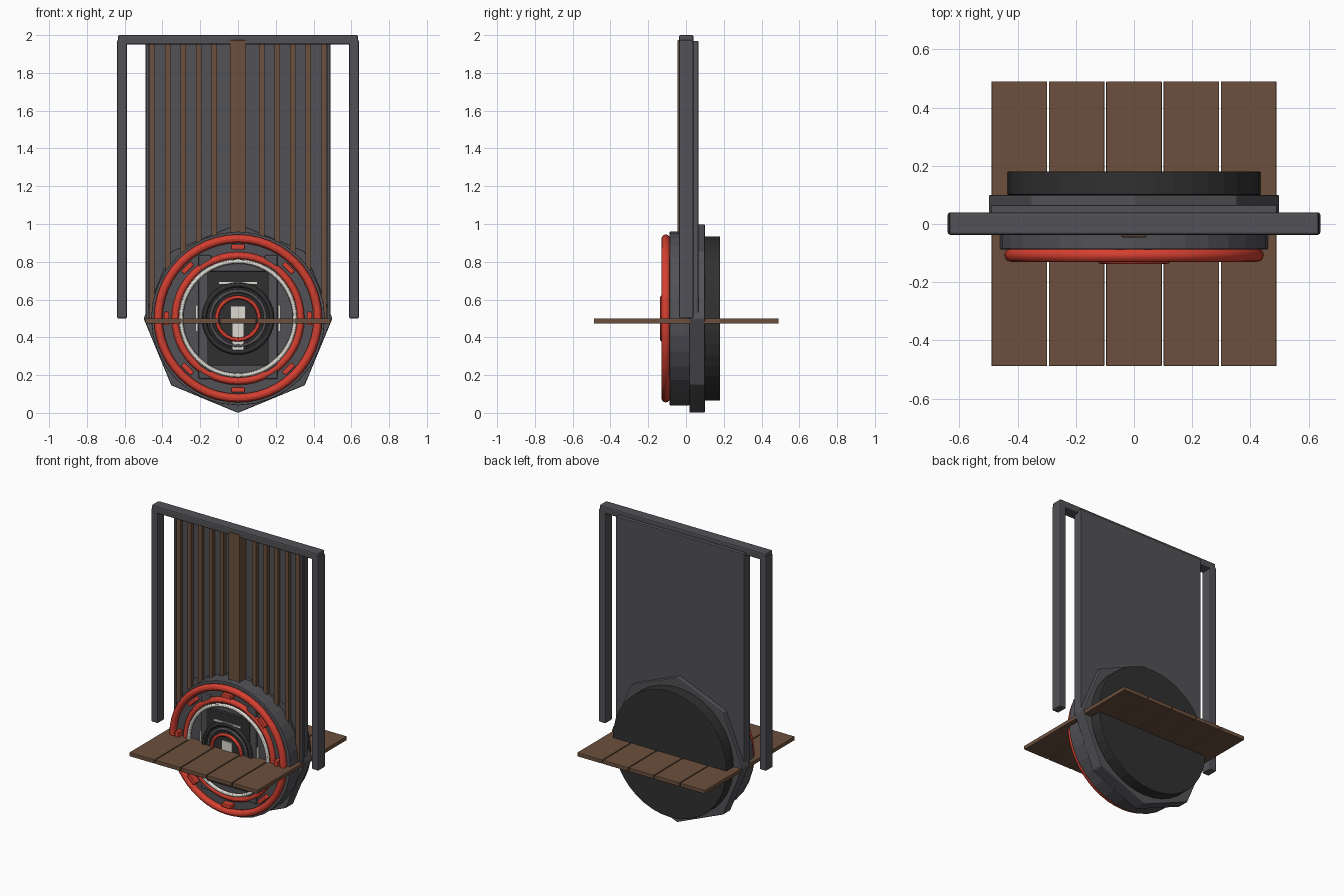
import bpy
import math

if "Cube" in bpy.data.objects:
    bpy.data.objects.remove(bpy.data.objects["Cube"])


def material(name, r, g, b):
    m = bpy.data.materials.new(name)
    m.diffuse_color = (r, g, b, 1)
    m.use_nodes = True
    m.node_tree.nodes["Principled BSDF"].inputs["Base Color"].default_value = m.diffuse_color
    return m


GREY = material("iron grey", 0.085, 0.085, 0.095)
DARK = material("charcoal", 0.03, 0.03, 0.03)
BROWN = material("brown wood", 0.15, 0.08, 0.047)
RED = material("red", 0.66, 0.05, 0.03)
WHITE = material("off white", 0.72, 0.70, 0.64)
CZ = 0.5  # height of the wheel axis


def finish(ob, name, mat, bevel=0):
    ob.name = name
    ob.data.materials.append(mat)
    if bevel:
        mod = ob.modifiers.new("bevel", 'BEVEL')
        mod.width = bevel
        mod.segments = 2
    return ob


def box(name, x, y, z, mat, bevel=0.0, roll=0.0):
    """Box from (low, high) ranges, optionally rolled about its own y axis."""
    bpy.ops.mesh.primitive_cube_add(
        size=1, location=[(a + b) / 2 for a, b in (x, y, z)])
    ob = bpy.context.object
    ob.scale = [b - a for a, b in (x, y, z)]
    bpy.ops.object.transform_apply(location=False, rotation=False, scale=True)
    ob.rotation_euler[1] = roll
    return finish(ob, name, mat, bevel)


def disc(name, radius, y0, y1, mat, sides=32, bevel=0.0):
    bpy.ops.mesh.primitive_cylinder_add(
        vertices=sides, radius=radius, depth=y1 - y0,
        location=(0, (y0 + y1) / 2, CZ), rotation=(math.pi / 2, 0, 0))
    return finish(bpy.context.object, name, mat, bevel)


def ring(name, major, minor, y, mat):
    bpy.ops.mesh.primitive_torus_add(
        major_radius=major, minor_radius=minor, major_segments=48,
        minor_segments=12, location=(0, y, CZ), rotation=(math.pi / 2, 0, 0))
    bpy.ops.object.shade_smooth_by_angle()
    return finish(bpy.context.object, name, mat)


# Outer frame
box("frame_top", (-0.635, 0.635), (-0.037, 0.04), (1.95, 2.0), GREY, 0.008)
for s in (-1, 1):
    box("frame_post", sorted((s * 0.588, s * 0.64)), (-0.037, 0.04),
        (0.5, 1.975), GREY, 0.008)

# Tall back panel with slats and a central plank
box("back_panel", (-0.49, 0.49), (0.025, 0.065), (0.5, 1.97), GREY, 0.004)
for s in (-1, 1):
    for i in range(5):
        c = s * (0.125 + i * 0.0825)
        box("wood_slat", (c - 0.014, c + 0.014), (0.0, 0.03),
            (0.5, 1.955), BROWN)
    box("panel_edge", sorted((s * 0.473, s * 0.488)), (0.0, 0.03),
        (0.5, 1.955), GREY)
box("center_plank", (-0.043, 0.043), (-0.046, 0.03), (0.5, 1.973), BROWN, 0.004)

# Deck planks
for i in range(5):
    c = (i - 2) * 0.197
    box("deck_plank", (c - 0.0955, c + 0.0955), (-0.488, 0.49),
        (0.473, 0.5), BROWN, 0.003)

# Wheel body
disc("octagon_plate", 0.5, 0.018, 0.1, GREY, 8, 0.006)
disc("front_disc", 0.46, -0.087, 0.02, GREY, 32, 0.004)
disc("back_disc", 0.435, 0.1, 0.18, DARK, 40, 0.004)

# Dial rings
ring("outer_red_ring", 0.422, 0.023, -0.107, RED)
ring("middle_red_ring", 0.332, 0.02, -0.09, RED)
ring("white_ring", 0.302, 0.012, -0.105, WHITE)

# Clips around the dial
for i in range(8):
    a = i * math.pi / 4
    cx, cz = 0.378 * math.sin(a), CZ + 0.378 * math.cos(a)
    box("red_clip", (cx - 0.036, cx + 0.036), (-0.13, -0.08),
        (cz - 0.014, cz + 0.014), RED, 0.005, a)

# Brackets and square housing
for s in (-1, 1):
    box("side_bracket", sorted((s * 0.14, s * 0.21)), (-0.105, -0.08),
        (0.18, 0.835), GREY, 0.008)
    box("side_mark", sorted((s * 0.212, s * 0.224)), (-0.1, -0.08),
        (0.43, 0.57), WHITE)
box("square_housing", (-0.165, 0.165), (-0.112, -0.08), (0.25, 0.75), DARK, 0.005)
box("top_mark", (-0.1, 0.1), (-0.118, -0.11), (0.682, 0.694), WHITE)

# Hub
disc("hub_base", 0.185, -0.115, -0.08, DARK, 32, 0.004)
ring("hub_outer_ring", 0.178, 0.014, -0.113, DARK)
ring("hub_grey_ring", 0.145, 0.01, -0.115, GREY)
ring("hub_red_ring", 0.112, 0.011, -0.126, RED)
box("hub_plate", (-0.04, 0.04), (-0.123, -0.115), (0.485, 0.565), WHITE)
box("hub_pointer", (-0.03, 0.03), (-0.122, -0.11), (0.32, 0.485), WHITE)
